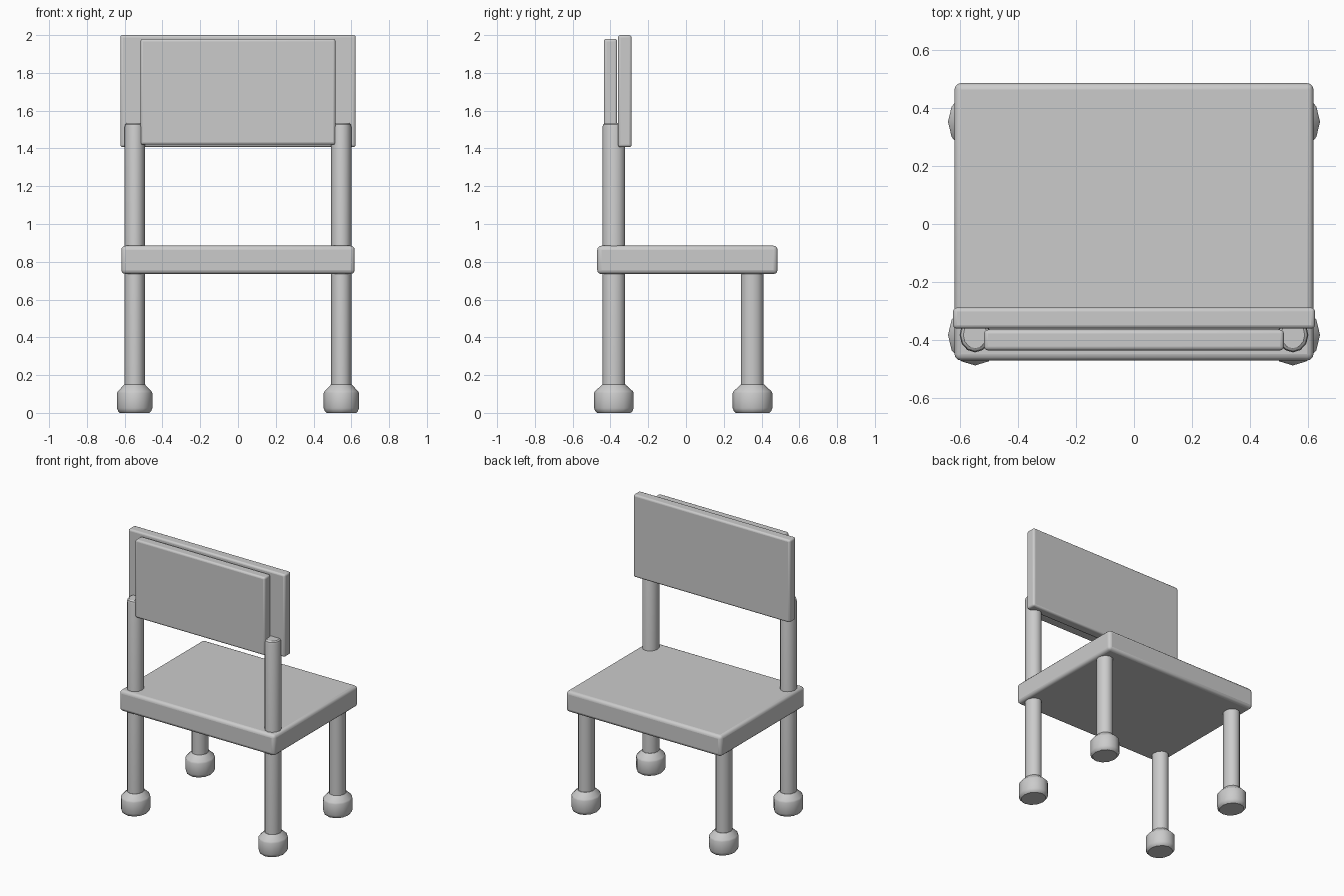
import bpy, bmesh
from math import cos, sin, pi, radians

if "Cube" in bpy.data.objects:
    bpy.data.objects.remove(bpy.data.objects["Cube"])


def finish(name, bm, angle=35):
    bmesh.ops.recalc_face_normals(bm, faces=bm.faces)
    mesh = bpy.data.meshes.new(name)
    bm.to_mesh(mesh)
    bm.free()
    obj = bpy.data.objects.new(name, mesh)
    bpy.context.collection.objects.link(obj)
    bpy.ops.object.select_all(action='DESELECT')
    obj.select_set(True)
    bpy.context.view_layer.objects.active = obj
    bpy.ops.object.shade_smooth_by_angle(angle=radians(angle))
    return obj


def rounded_box(name, lo, hi, bevel):
    """Box between two corners with rounded edges."""
    bm = bmesh.new()
    bmesh.ops.create_cube(bm, size=1)
    for v in bm.verts:
        for i in range(3):
            v.co[i] = lo[i] if v.co[i] < 0 else hi[i]
    obj = finish(name, bm)
    mod = obj.modifiers.new("rounded edges", 'BEVEL')
    mod.width = bevel
    mod.segments = 3
    return obj


def turned(name, x, y, profile, sides=12):
    """Faceted post, slightly oval in plan; profile holds (y radius, z) pairs."""
    bm = bmesh.new()
    rings = []
    for r, z in profile:
        rings.append([bm.verts.new((x + 0.89 * r * cos(2 * pi * i / sides),
                                    y + r * sin(2 * pi * i / sides), z))
                      for i in range(sides)])
    for a, b in zip(rings, rings[1:]):
        for i in range(sides):
            j = (i + 1) % sides
            bm.faces.new((a[i], a[j], b[j], b[i]))
    bm.faces.new(rings[0][::-1])
    bm.faces.new(rings[-1])
    return finish(name, bm)


# Seat and the two overlapping back panels
rounded_box("seat", (-0.618, -0.47, 0.735), (0.618, 0.485, 0.885), 0.022)
rounded_box("back_panel_large", (-0.623, -0.36, 1.407), (0.623, -0.288, 2.0), 0.013)
rounded_box("back_panel_small", (-0.516, -0.435, 1.42), (0.516, -0.364, 1.98), 0.013)

# Legs and feet
FOOT = [(0.088, 0), (0.098, 0.008), (0.105, 0.025), (0.105, 0.105),
        (0.1, 0.115), (0.07, 0.142), (0.062, 0.15)]
for side, x in (("left", -0.547), ("right", 0.547)):
    turned(f"back_leg_{side}", x, -0.382,
           [(0.06, 0.05), (0.06, 1.513), (0.056, 1.528), (0.046, 1.535)])
    turned(f"front_leg_{side}", x, 0.35, [(0.06, 0.05), (0.06, 0.76)])
    turned(f"back_foot_{side}", x, -0.382, FOOT)
    turned(f"front_foot_{side}", x, 0.352, FOOT)
